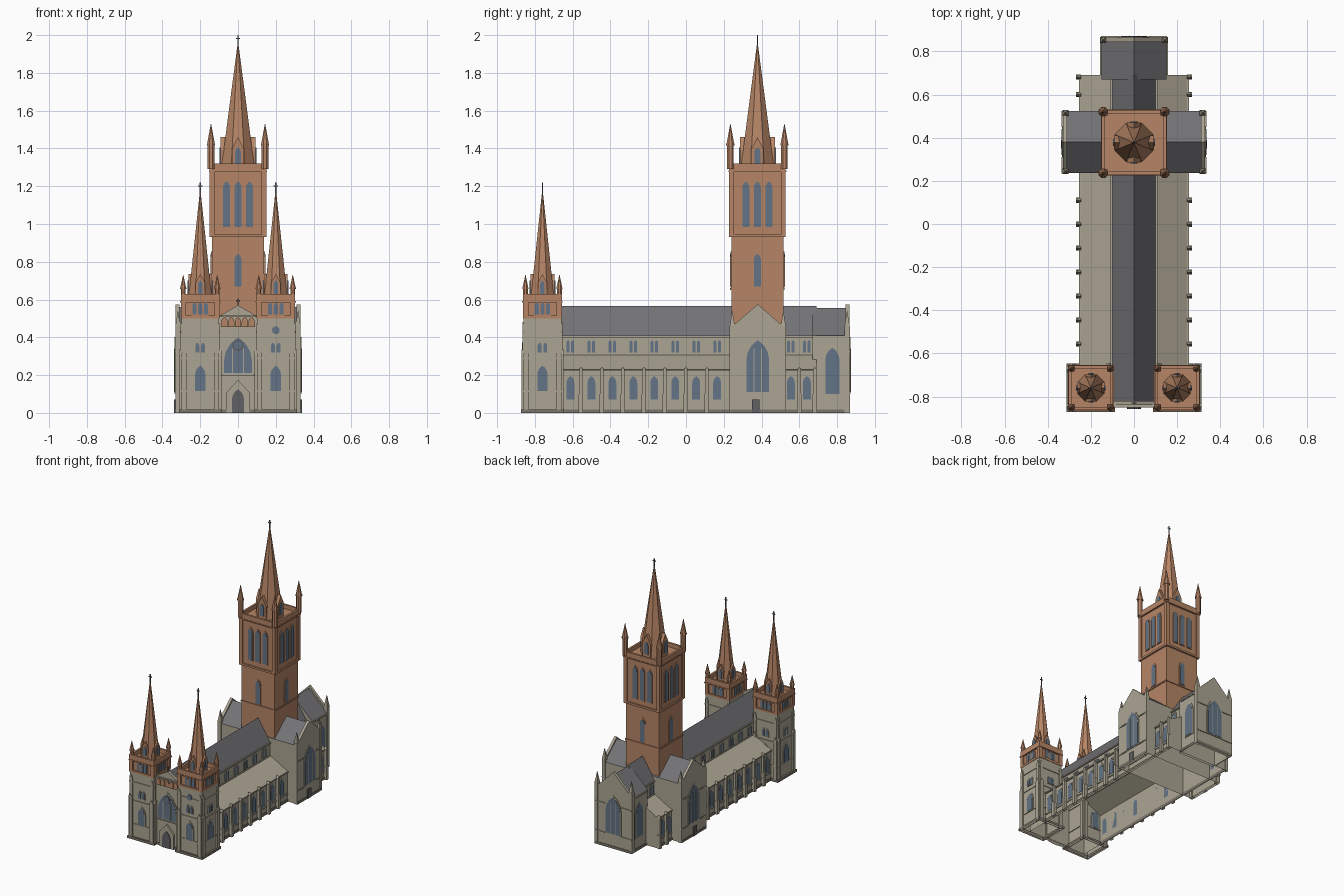
import bpy, bmesh
from math import sin, cos, pi, radians
from mathutils import Matrix, Vector

if "Cube" in bpy.data.objects:
    bpy.data.objects.remove(bpy.data.objects["Cube"])

# Materials
STONE, BRICK, SLATE, GLASS, DARK, PLINTH = range(6)
COLOURS = [("pale stone", (.41, .375, .29)), ("terracotta stone", (.47, .235, .132)),
           ("grey slate", (.17, .17, .182)), ("blue glass", (.125, .175, .24)),
           ("dark metal", (.12, .115, .125)), ("dark stone", (.2, .18, .145))]
MATS = []
for label, rgb in COLOURS:
    m = bpy.data.materials.new(label)
    m.use_nodes = True
    m.diffuse_color = (*rgb, 1)
    m.node_tree.nodes["Principled BSDF"].inputs["Base Color"].default_value = (*rgb, 1)
    MATS.append(m)


# Helpers
def finish(name, bm, slate_above=None):
    bmesh.ops.recalc_face_normals(bm, faces=bm.faces[:])
    if slate_above:
        for f in bm.faces:
            if f.normal.z > .3 and f.calc_center_median().z > slate_above:
                f.material_index = SLATE
    floor = [f for f in bm.faces if f.normal.z < -.9 and f.calc_center_median().z < .001]
    bmesh.ops.delete(bm, geom=floor, context='FACES')
    me = bpy.data.meshes.new(name)
    bm.to_mesh(me)
    bm.free()
    for m in MATS:
        me.materials.append(m)
    ob = bpy.data.objects.new(name, me)
    bpy.context.collection.objects.link(ob)


def prism(bm, at, angle, pts, depth, mat=STONE):
    """Extrude an upright outline outward; angle 0 faces the front, 90 faces +x."""
    M = Matrix.Translation((at[0], at[1], 0)) @ Matrix.Rotation(radians(angle), 4, 'Z')
    back = [bm.verts.new(M @ Vector((u, 0, z))) for u, z in pts]
    front = [bm.verts.new(M @ Vector((u, -depth, z))) for u, z in pts]
    n = len(pts)
    faces = [bm.faces.new(back), bm.faces.new(front)]
    for i in range(n):
        j = (i + 1) % n
        faces.append(bm.faces.new((back[i], back[j], front[j], front[i])))
    for f in faces:
        f.material_index = mat


def box(bm, x0, x1, y0, y1, z0, z1, mat=STONE):
    prism(bm, (0, y1), 0, [(x0, z0), (x1, z0), (x1, z1), (x0, z1)], y1 - y0, mat)


def block(bm, c, half, z0, z1, mat=STONE):
    box(bm, c[0] - half, c[0] + half, c[1] - half, c[1] + half, z0, z1, mat)


def ring(bm, c, half, t, z0, z1, mat):
    for a in range(0, 360, 90):
        d = Matrix.Rotation(radians(a), 2) @ Vector((0, t - half))
        prism(bm, (c[0] + d.x, c[1] + d.y), a,
              [(-half, z0), (half, z0), (half, z1), (-half, z1)], t, mat)


def cone(bm, c, z0, z1, r0, r1, mat, n=8):
    M = Matrix.Translation((c[0], c[1], (z0 + z1) / 2)) @ Matrix.Rotation(pi / n, 4, 'Z')
    made = bmesh.ops.create_cone(bm, cap_ends=True, segments=n, radius1=r0, radius2=r1,
                                 depth=z1 - z0, matrix=M)
    for f in {f for v in made["verts"] for f in v.link_faces}:
        f.material_index = mat


def gabled(half, eaves, apex, z0=0):
    return [(-half, z0), (half, z0), (half, eaves), (0, apex), (-half, eaves)]


def arch(w, z0, z1, u=0):
    spring = z1 - w * .866
    right = [(w * cos(t) - w / 2, spring + w * sin(t)) for t in (0, pi / 9, pi / 4.5)]
    left = [(-x, z) for x, z in reversed(right)]
    pts = [(-w / 2, z0), (w / 2, z0)] + right + [(0, z1)] + left
    return [(x + u, z) for x, z in pts]


def window(bm, at, angle, w, z0, z1, u=0, trim=STONE, rim=.006):
    prism(bm, at, angle, arch(w + 2 * rim, z0 - rim, z1 + 2 * rim, u), .005, trim)
    prism(bm, at, angle, arch(w, z0, z1, u), .007, GLASS)


def disc(r, z, n):
    return [(r * cos(2 * pi * (i + .5) / n), z + r * sin(2 * pi * (i + .5) / n)) for i in range(n)]


def pinnacle(bm, c, z0, z1, tip, r, mat, n=8):
    cone(bm, c, z0, z1, r, r, mat, n)
    cone(bm, c, z1 - .01, z1, r * 1.25, r * 1.25, mat, n)
    cone(bm, c, z1, tip, r * 1.15, .001, mat, n)


def cross(bm, c, z0, z1):
    block(bm, c, .003, z0, z1, DARK)
    z = z0 + (z1 - z0) * .65
    box(bm, c[0] - .011, c[0] + .011, c[1] - .003, c[1] + .003, z, z + .006, DARK)


def side(c, half, angle):
    a = radians(angle)
    return (c[0] + half * sin(a), c[1] - half * cos(a))


def belfry(bm, c, half, z0, z1, w, sill, head, gap, corner):
    """Panelled top stage with three lights on each face and a parapet."""
    block(bm, c, half - .01, z0, z1 - .03, BRICK)
    ring(bm, c, half, .02, z0, z0 + .015, BRICK)
    ring(bm, c, half, .015, z1 - .04, z1, BRICK)
    ring(bm, c, half + .004, .02, z1 - .045, z1 - .037, BRICK)
    for sx in (-1, 1):
        for sy in (-1, 1):
            p = (c[0] + sx * (half - corner), c[1] + sy * (half - corner))
            block(bm, p, corner, z0, z1 - .01, BRICK)
    for a in range(0, 360, 90):
        for u in (-gap, 0, gap):
            window(bm, side(c, half - .01, a), a, w, sill, head, u, BRICK, .004)


def spire(bm, c, r, z0, z1, top, lw, eaves, apex, reach):
    """Octagonal spire with four gabled dormers and a cross."""
    cone(bm, c, z0, z1, r, .003, BRICK)
    for a in range(0, 360, 90):
        prism(bm, c, a, gabled(lw, eaves, apex, z0), reach, BRICK)
        prism(bm, side(c, reach, a), a, arch(lw, z0 + .03, eaves + .01), .005, GLASS)
    cross(bm, c, z1 - .01, top)


# Nave with lean-to aisles
bm = bmesh.new()
half = [(.245, 0), (.245, .23), (.10, .31), (.10, .41)]
prism(bm, (0, .69), 0, half + [(0, .565)] + [(-x, z) for x, z in reversed(half)], 1.52)
finish("nave_and_aisles", bm, .42)

# Aisle bays: windows, buttresses and string courses
bm = bmesh.new()
bays = [-.612 + .111 * i for i in range(8)] + [.555, .64]
piers = [-.556 + .111 * i for i in range(7)] + [.60, .682]
for s in (-1, 1):
    a = 90 * s
    for y in bays:
        window(bm, (s * .245, y), a, .042, .07, .195)
        for u in (-.012, .012):
            window(bm, (s * .10, y), a, .016, .32, .385, u, rim=.003)
    for y in piers:
        prism(bm, (s * .245, y), a, gabled(.009, .23, .245), .02)
        prism(bm, (s * .245, y), a, gabled(.012, .1, .115), .024)
    for x, z, t in ((.245, .222, .01), (.245, .055, .006), (.10, .303, .007), (.10, .4, .009)):
        x0, x1 = sorted((s * x, s * (x + t)))
        box(bm, x0, x1, -.66, .69, z, z + .009)
    x0, x1 = sorted((s * .24, s * .252))
    box(bm, x0, x1, -.66, .69, 0, .018, PLINTH)
finish("aisle_bays", bm)

# Transept and chancel shells
bm = bmesh.new()
prism(bm, (-.32, .38), 90, gabled(.143, .44, .56), .64)
prism(bm, (0, .67), 180, gabled(.15, .41, .555), .185)
finish("transept_and_chancel", bm, .42)

# Gable ends with windows, corner piers and side lights
bm = bmesh.new()
ends = [((.31, .38), 90, .145, .45, .575), ((-.31, .38), -90, .145, .45, .575),
        ((0, .845), 180, .153, .425, .575)]
for at, a, h, eaves, apex in ends:
    prism(bm, at, a, gabled(h, eaves, apex), .02)
    wall = side(at, .02, a)
    window(bm, wall, a, .12, .11, .385, rim=.008)
    for u in (-.02, .02):
        prism(bm, wall, a, [(u - .002, .11), (u + .002, .11), (u + .002, .34), (u - .002, .34)], .009)
    for z in (.1, .32):
        for s in (-1, 1):
            prism(bm, wall, a, [(s * .07, z), (s * h, z), (s * h, z + .007), (s * .07, z + .007)], .006)
    prism(bm, wall, a, [(-h, 0), (h, 0), (h, .018), (-h, .018)], .004, PLINTH)
    R = Matrix.Rotation(radians(a), 2)
    for s in (-1, 1):
        d = R @ Vector((s * (h - .01), -.008))
        p = (at[0] + d.x, at[1] + d.y)
        block(bm, p, .014, 0, .46)
        cone(bm, p, .46, .54, .019, .001, STONE, 4)
for s in (-1, 1):
    prism(bm, (s * .33, .37), s * 90, [(-.02, .0), (.02, 0), (.02, .07), (-.02, .07)], .008, DARK)
    window(bm, (s * .15, .775), s * 90, .075, .1, .345, rim=.008)
    x0, x1 = sorted((s * .15, s * .157))
    box(bm, x0, x1, .69, .85, .4, .41)
    box(bm, x0, x1, .69, .85, 0, .018, PLINTH)
finish("gable_ends", bm)

# West front between the towers
bm = bmesh.new()
front = (0, -.84)
prism(bm, (0, -.82), 0, gabled(.105, .51, .57), .02)
window(bm, front, 0, .15, .21, .40, rim=.008)
for u in (-.03, .03):
    box(bm, u - .003, u + .003, -.85, -.84, .21, .34)
prism(bm, front, 0, disc(.031, .358, 12), .009, DARK)
prism(bm, front, 0, disc(.022, .358, 12), .011, GLASS)
for i in range(5):
    prism(bm, front, 0, arch(.034, .455, .508, -.072 + .036 * i), .008, BRICK)
box(bm, -.1, .1, -.848, -.84, .195, .203)
box(bm, -.1, .1, -.85, -.84, .508, .516)
prism(bm, front, 0, gabled(.06, .11, .175), .012)
prism(bm, (0, -.852), 0, arch(.066, 0, .125), .005, DARK)
box(bm, -.1, .1, -.845, -.84, 0, .018, PLINTH)
cross(bm, (0, -.83), .565, .605)
finish("west_front", bm)

# Twin front towers
for s, label in ((1, "left"), (-1, "right")):
    c = (s * .2, -.76)
    bm = bmesh.new()
    block(bm, c, .1, 0, .5)
    ring(bm, c, .113, .02, 0, .018, PLINTH)
    for z in (.11, .285, .425):
        ring(bm, c, .105, .02, z, z + .008, STONE)
    for a in (0, 90 * s, 180):
        wall = side(c, .1, a)
        window(bm, wall, a, .055, .115, .25)
        for u in (-.015, .015):
            window(bm, wall, a, .02, .32, .372, u, rim=.004)
    for a in range(0, 360, 90):
        for k in (-.086, .086):
            p = Vector(side(c, .1, a)) + Matrix.Rotation(radians(a), 2) @ Vector((k, 0))
            prism(bm, p, a, gabled(.014, .31, .335), .012)
            prism(bm, p, a, gabled(.011, .46, .48), .006)
    if s > 0:
        prism(bm, side(c, .1, 0), 0, disc(.022, .437, 8), .006, GLASS)
    finish(label + "_front_tower", bm)

    bm = bmesh.new()
    belfry(bm, c, .103, .5, .63, .022, .52, .585, .03, .014)
    for sx in (-1, 1):
        for sy in (-1, 1):
            pinnacle(bm, (c[0] + sx * .09, c[1] + sy * .09), .6, .665, .73, .014, BRICK)
    spire(bm, c, .068, .6, 1.165, 1.22, .024, .69, .735, .063)
    finish(label + "_front_spire", bm)

# Central crossing tower and great spire
c = (0, .378)
bm = bmesh.new()
block(bm, c, .138, .4, .94, BRICK)
ring(bm, c, .144, .02, .65, .66, BRICK)
for a in range(0, 360, 90):
    window(bm, side(c, .138, a), a, .038, .67, .842, trim=BRICK)
belfry(bm, c, .15, .93, 1.32, .036, .985, 1.225, .061, .013)
for sx in (-1, 1):
    for sy in (-1, 1):
        pinnacle(bm, (c[0] + sx * .143, c[1] + sy * .143), 1.29, 1.425, 1.53, .019, BRICK)
finish("crossing_tower", bm)
bm = bmesh.new()
spire(bm, c, .097, 1.285, 1.95, 2.0, .033, 1.395, 1.46, .093)
finish("great_spire", bm)
